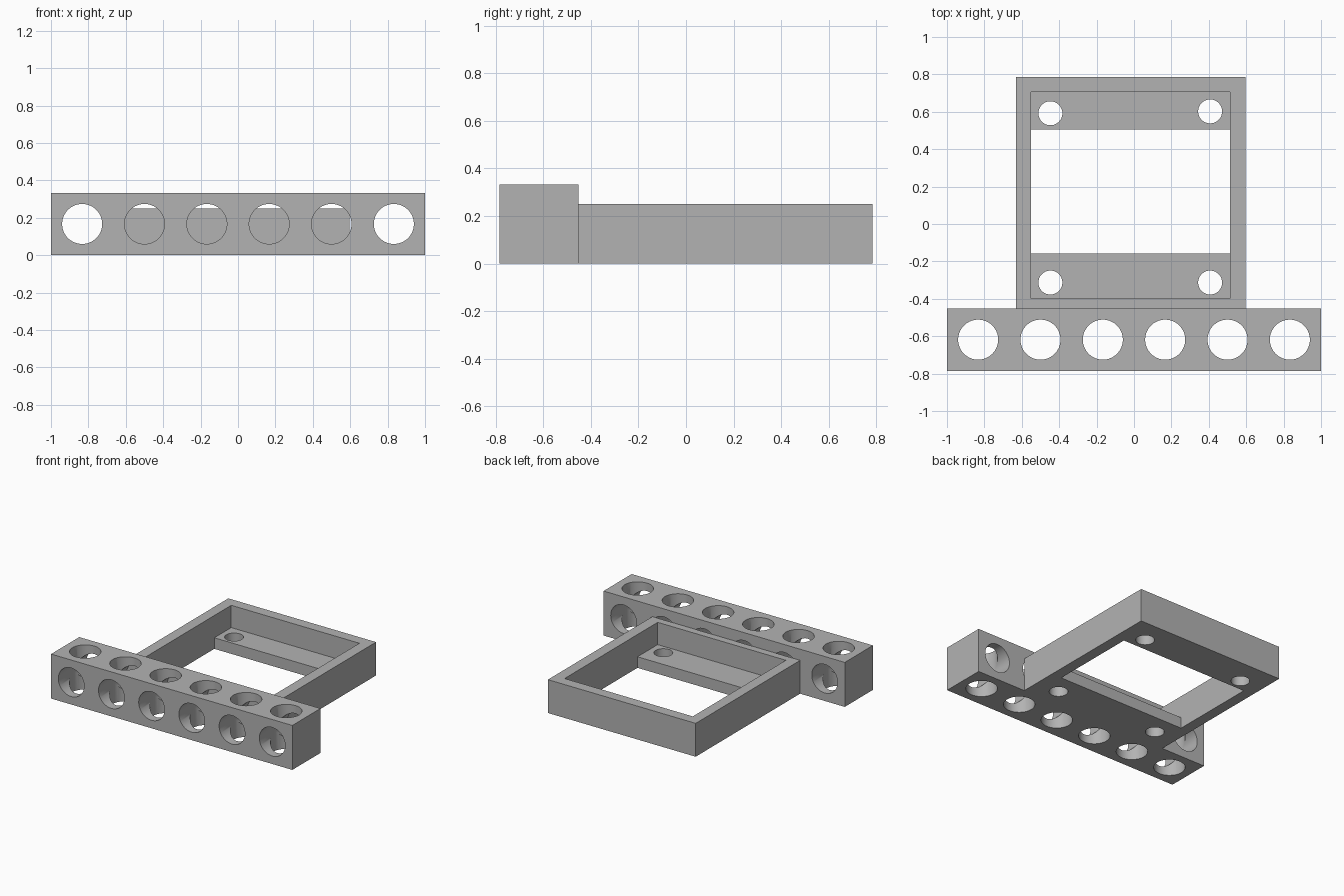
import bpy
import bmesh
import math
from mathutils import Matrix, Vector

default_cube = bpy.data.objects.get("Cube")
if default_cube:
    bpy.data.objects.remove(default_cube, do_unlink=True)

# Single matte grey
grey = bpy.data.materials.new("plain grey")
grey.use_nodes = True
colour = (0.45, 0.45, 0.45, 1)
grey.diffuse_color = colour
grey.node_tree.nodes["Principled BSDF"].inputs["Base Color"].default_value = colour


def finish(name, bm):
    mesh = bpy.data.meshes.new(name)
    bm.to_mesh(mesh)
    bm.free()
    mesh.materials.append(grey)
    obj = bpy.data.objects.new(name, mesh)
    bpy.context.collection.objects.link(obj)
    return obj


def box(name, low, high):
    low, high = Vector(low), Vector(high)
    bm = bmesh.new()
    place = Matrix.Translation((low + high) / 2) @ Matrix.Diagonal((high - low).to_4d())
    bmesh.ops.create_cube(bm, size=1, matrix=place)
    return finish(name, bm)


def drills(name, centres, radius, rotation=Matrix.Identity(4)):
    bm = bmesh.new()
    for c in centres:
        bmesh.ops.create_cone(bm, cap_ends=True, segments=64, radius1=radius,
                              radius2=radius, depth=0.6,
                              matrix=Matrix.Translation(c) @ rotation)
    return finish(name, bm)


def combine(target, tool, operation="DIFFERENCE"):
    mod = target.modifiers.new(tool.name, "BOOLEAN")
    mod.operation = operation
    mod.solver = "EXACT"
    mod.object = tool
    bpy.context.view_layer.objects.active = target
    bpy.ops.object.modifier_apply(modifier=mod.name)
    bpy.data.objects.remove(tool, do_unlink=True)


half = 0.785          # half of the overall depth
unit = 1 / 3          # hole spacing and beam thickness
joint = unit - half   # back face of the beam

# Square beam drilled both vertically and front to back
body = box("mounting_bracket", (-1, -half, 0), (1, joint, unit))
centres = [(unit * (i - 2.5), joint - unit / 2, unit / 2) for i in range(6)]
combine(body, drills("vertical_holes", centres, 0.107))
combine(body, drills("cross_holes", centres, 0.107, Matrix.Rotation(math.pi / 2, 4, "X")))

# Tray with a recessed pocket, a rectangular window and corner screw holes
tray = box("tray", (-0.63, joint, 0), (0.595, half, 0.25))
combine(tray, box("pocket", (-0.55, -0.397, 0.083), (0.513, 0.705, 0.5)))
combine(tray, box("window", (-0.55, -0.158, -0.2), (0.513, 0.505, 0.5)))
screws = [(-0.447, 0.592, 0), (0.407, 0.602, 0), (-0.447, -0.313, 0), (0.407, -0.313, 0)]
combine(tray, drills("screw_holes", screws, 0.064))
combine(body, tray, "UNION")

# Smooth hole walls, crisp edges
bpy.ops.object.select_all(action="DESELECT")
body.select_set(True)
bpy.context.view_layer.objects.active = body
bpy.ops.object.shade_smooth_by_angle(angle=math.radians(30))
